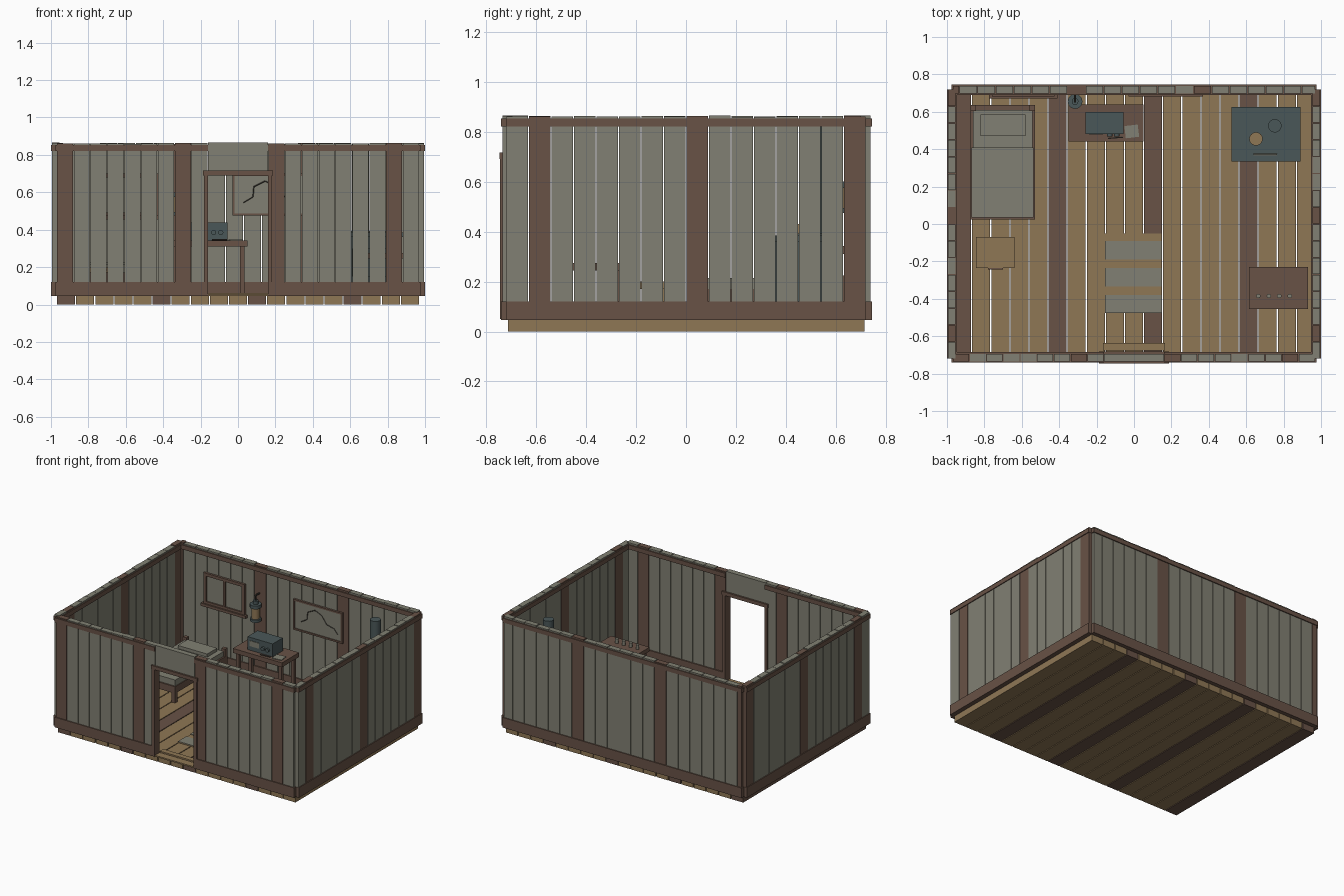
import bpy, math, random
from mathutils import Vector

random.seed(4)


def material(name, rgb):
    m = bpy.data.materials.new(name)
    lin = [((c / 255 + 0.055) / 1.055) ** 2.4 for c in rgb]
    m.diffuse_color = (*lin, 1)
    return m


GREY = material("weathered_grey", (129, 128, 115))
BROWN = material("dark_brown_wood", (104, 82, 70))
TAN = material("tan_wood", (143, 119, 85))
TEAL = material("blue_grey_metal", (74, 87, 88))
DARK = material("dark_ink", (62, 58, 52))


def mesh_object(name, verts, faces, mat):
    me = bpy.data.meshes.new(name)
    me.from_pydata(verts, [], faces)
    me.materials.append(mat)
    ob = bpy.data.objects.new(name, me)
    bpy.context.collection.objects.link(ob)
    return ob


def box(name, x0, x1, y0, y1, z0, z1, mat):
    v = [(x, y, z) for z in (z0, z1) for x, y in ((x0, y0), (x1, y0), (x1, y1), (x0, y1))]
    f = [(3, 2, 1, 0), (4, 5, 6, 7)] + [(i, (i + 1) % 4, (i + 1) % 4 + 4, i + 4) for i in range(4)]
    return mesh_object(name, v, f, mat)


def rod(name, a, b, r, mat, sides=12):
    """Round bar from point a to point b."""
    a, b = Vector(a), Vector(b)
    bpy.ops.mesh.primitive_cylinder_add(vertices=sides, radius=r, depth=(b - a).length,
                                        location=(a + b) / 2)
    ob = bpy.context.object
    ob.rotation_euler = (b - a).to_track_quat('Z', 'Y').to_euler()
    ob.name = name
    ob.data.materials.append(mat)
    bpy.ops.object.shade_smooth_by_angle(angle=math.radians(40))
    return ob


def legs(name, x0, x1, y0, y1, z0, z1, w, mat):
    for x in (x0, x1 - w):
        for y in (y0, y1 - w):
            box(name, x, x + w, y, y + w, z0, z1, mat)


# Floor planks, every fifth one dark
pitch = 1.94 / 19
for i in range(19):
    x = -0.97 + i * pitch
    box("floor_plank", x + 0.003, x + pitch - 0.003, -0.712, 0.715, 0, 0.05,
        BROWN if i % 5 == 0 else TAN)


# Wall boards, every seventh one dark; axis tells which way the wall runs
def wall(name, axis, centre, start, step, count, lo, hi, first_dark):
    for i in range(count):
        a = max(lo, start + i * step) + 0.002
        b = min(hi, start + (i + 1) * step) - 0.002
        if b - a < 0.005:
            continue
        top = 0.862 + random.uniform(-0.003, 0.003)
        span, thick = (a, b), (centre - 0.02, centre + 0.02)
        xy = (*span, *thick) if axis == 'x' else (*thick, *span)
        box(name, *xy, 0.05, top, BROWN if (i - first_dark) % 7 == 0 else GREY)


wall("front_board_left", 'x', -0.714, -0.97, 0.09, 9, -0.97, -0.16, 0)
wall("front_board_right", 'x', -0.714, 0.16, 0.09, 9, 0.16, 0.97, 0)
wall("back_board", 'x', 0.718, -1.03, 0.0963, 21, -0.97, 0.97, 0)
for s in (-1, 1):
    wall("side_board", 'y', s * 0.974, -0.72, 0.09, 16, -0.72, 0.72, 1)
box("board_over_door", -0.16, 0.16, -0.734, -0.694, 0.71, 0.865, GREY)

# Rails wrapping the wall boards at the bottom and top
for z0, z1 in ((0.046, 0.12), (0.82, 0.852)):
    box("back_rail", -0.975, 0.975, 0.69, 0.745, z0, z1, BROWN)
    for s in (-1, 1):
        xs = sorted((s * 0.16, s * 0.975))
        box("front_rail", *xs, -0.741, -0.685, z0, z1, BROWN)
        xs = sorted((s * 0.947, s * 1.0))
        box("side_rail", *xs, -0.72, 0.72, z0, z1, BROWN)

# Door frame and step
for s in (-1, 1):
    xs = sorted((s * 0.16, s * 0.182))
    box("door_jamb", *xs, -0.745, -0.683, 0.05, 0.69, BROWN)
box("door_head", -0.187, 0.187, -0.747, -0.681, 0.69, 0.716, BROWN)
box("door_sill", -0.16, 0.16, -0.738, -0.683, 0.046, 0.056, TAN)
box("door_step", -0.165, 0.165, -0.675, -0.635, 0.05, 0.062, TAN)

# Striped rug
box("rug", -0.155, 0.148, -0.475, -0.05, 0.05, 0.056, TAN)
for y0, y1 in ((-0.19, -0.09), (-0.333, -0.235), (-0.475, -0.38)):
    box("rug_stripe", -0.156, 0.149, y0, y1, 0.05, 0.06, GREY)

# Bed
box("bed_frame", -0.875, -0.53, 0.025, 0.635, 0.12, 0.17, BROWN)
legs("bed_leg", -0.875, -0.53, 0.025, 0.635, 0.05, 0.13, 0.03, BROWN)
for x in (-0.875, -0.56):
    box("bed_post", x, x + 0.03, 0.605, 0.635, 0.13, 0.225, BROWN)
box("mattress", -0.862, -0.542, 0.04, 0.61, 0.17, 0.205, GREY)
box("blanket", -0.868, -0.536, 0.035, 0.41, 0.165, 0.214, GREY)
box("pillow", -0.82, -0.58, 0.47, 0.585, 0.205, 0.228, GREY)

# Small stool beside the bed
box("stool_top", -0.845, -0.64, -0.235, -0.07, 0.17, 0.2, TAN)
legs("stool_leg", -0.835, -0.65, -0.225, -0.08, 0.05, 0.17, 0.025, TAN)
box("stool_handle", -0.78, -0.7, -0.242, -0.235, 0.178, 0.192, BROWN)

# Table with radio
box("table_top", -0.35, 0.05, 0.44, 0.64, 0.31, 0.343, BROWN)
legs("table_leg", -0.335, 0.036, 0.455, 0.625, 0.05, 0.31, 0.024, BROWN)
box("radio_body", -0.26, -0.055, 0.482, 0.6, 0.343, 0.438, TEAL)
for x in (-0.13, -0.092):
    rod("radio_knob", (x, 0.484, 0.385), (x, 0.468, 0.385), 0.014, TEAL)
box("radio_dial", -0.24, -0.165, 0.478, 0.483, 0.375, 0.415, GREY)
note = box("note_sheet", -0.036, 0.036, -0.033, 0.033, 0, 0.005, GREY)
note.location = (-0.012, 0.495, 0.343)
note.rotation_euler.z = 0.12
rod("pencil", (-0.14, 0.458, 0.347), (-0.06, 0.464, 0.347), 0.004, DARK, 6)

# Hanging lantern on the back wall
LX, LY = -0.315, 0.655
for name, z0, z1, r, mat in (("lantern_base", 0.475, 0.495, 0.038, TEAL),
                             ("lantern_glass", 0.495, 0.575, 0.028, TAN),
                             ("lantern_cap", 0.575, 0.6, 0.04, TEAL),
                             ("lantern_chimney", 0.6, 0.625, 0.018, TEAL),
                             ("lantern_hook", 0.625, 0.665, 0.005, DARK)):
    rod(name, (LX, LY, z0), (LX, LY, z1), r, mat)
rod("lantern_bracket", (LX, LY - 0.005, 0.66), (LX, 0.7, 0.66), 0.006, DARK, 8)


# Frames hung on the back wall
def frame(name, x0, x1, z0, z1, w, y0):
    for a, b in ((x0, x0 + w), (x1 - w, x1)):
        box(name, a, b, y0, 0.7, z0, z1, BROWN)
    for a, b in ((z0, z0 + w), (z1 - w, z1)):
        box(name, x0, x1, y0, 0.7, a, b, BROWN)


frame("window_frame", -0.76, -0.425, 0.47, 0.7, 0.022, 0.682)
box("window_mullion", -0.602, -0.583, 0.684, 0.7, 0.48, 0.69, BROWN)
box("window_sill", -0.775, -0.41, 0.672, 0.7, 0.455, 0.475, BROWN)
box("window_pane", -0.745, -0.44, 0.692, 0.7, 0.48, 0.69, GREY)

frame("map_frame", -0.03, 0.37, 0.475, 0.7, 0.012, 0.683)
box("map_sheet", -0.022, 0.362, 0.69, 0.7, 0.483, 0.692, GREY)
route = [(0.03, 0.545), (0.08, 0.575), (0.085, 0.63), (0.145, 0.66), (0.2, 0.635),
         (0.24, 0.58), (0.3, 0.565), (0.33, 0.53)]
for (xa, za), (xb, zb) in zip(route, route[1:]):
    rod("map_route", (xa, 0.69, za), (xb, 0.69, zb), 0.0025, DARK, 4)

# Stove with flue pipe
box("stove_body", 0.54, 0.87, 0.355, 0.605, 0.09, 0.36, TEAL)
box("stove_top", 0.52, 0.89, 0.335, 0.625, 0.36, 0.385, TEAL)
box("stove_plate", 0.583, 0.817, 0.38, 0.58, 0.385, 0.393, TEAL)
legs("stove_leg", 0.55, 0.86, 0.365, 0.595, 0.05, 0.09, 0.035, TEAL)
box("stove_door", 0.61, 0.8, 0.346, 0.356, 0.15, 0.3, TEAL)
rod("stove_flue", (0.753, 0.525, 0.39), (0.753, 0.525, 0.82), 0.036, TEAL, 16)
rod("cooking_pot", (0.652, 0.455, 0.393), (0.652, 0.455, 0.43), 0.036, TAN, 16)
rod("stove_handle", (0.64, 0.371, 0.389), (0.765, 0.371, 0.389), 0.005, GREY, 8)

# Workbench with four small jars
box("workbench_top", 0.615, 0.93, -0.455, -0.23, 0.245, 0.275, BROWN)
legs("workbench_leg", 0.63, 0.915, -0.44, -0.245, 0.05, 0.245, 0.03, BROWN)
for i in range(4):
    x = 0.665 + i * 0.056
    rod("jar", (x, -0.385, 0.275), (x, -0.385, 0.31), 0.012, GREY, 10)
